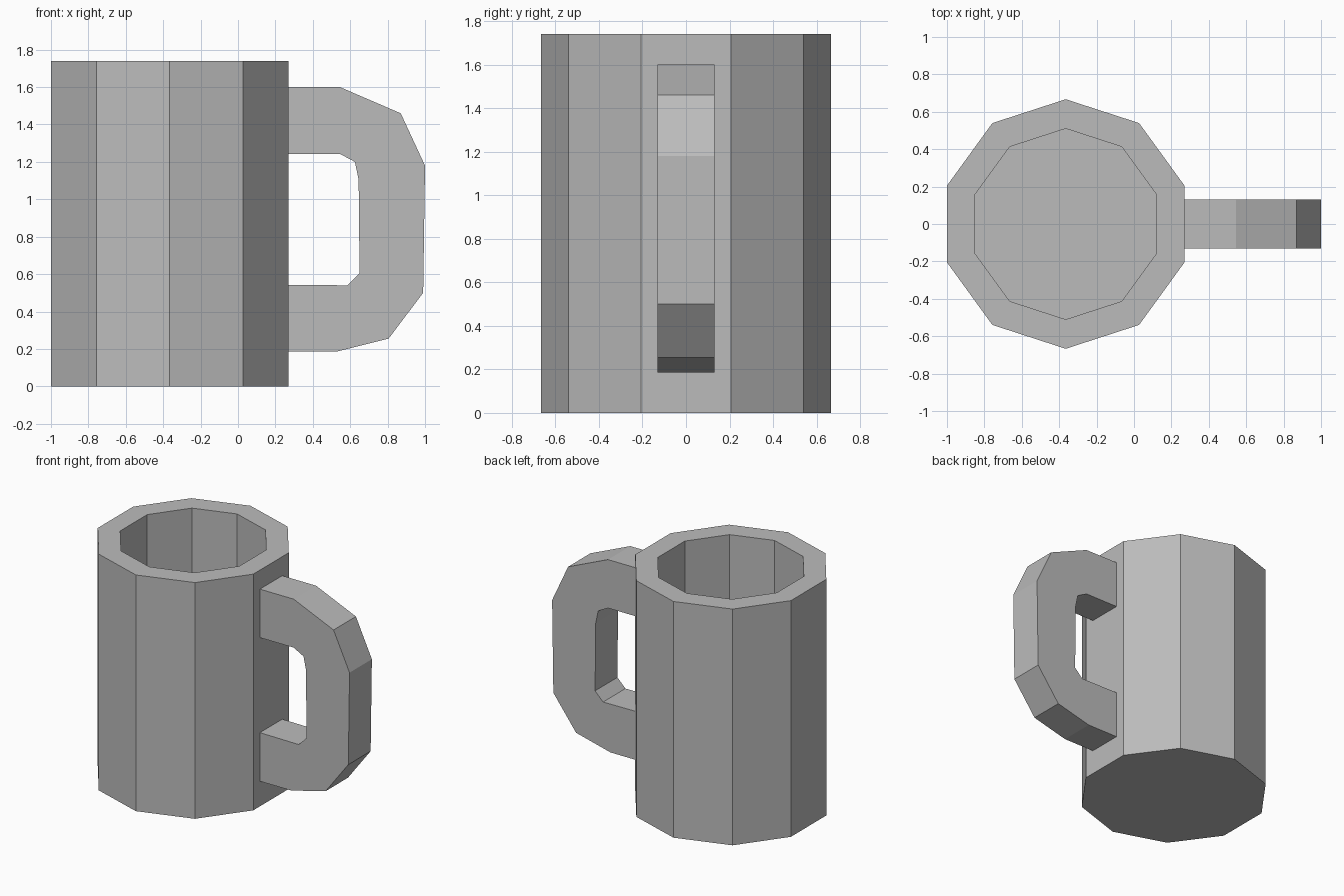
import bpy, bmesh, math

cube = bpy.data.objects.get("Cube")
if cube:
    bpy.data.objects.remove(cube, do_unlink=True)

# One plain grey for the whole mug
grey = bpy.data.materials.new("grey")
grey.use_nodes = True
colour = (0.5, 0.5, 0.5, 1)
grey.diffuse_color = colour
grey.node_tree.nodes["Principled BSDF"].inputs["Base Color"].default_value = colour

SIDES = 10
CENTRE_X = -0.365
HEIGHT = 1.74


def finish(bm, name):
    bmesh.ops.recalc_face_normals(bm, faces=bm.faces)
    mesh = bpy.data.meshes.new(name)
    bm.to_mesh(mesh)
    bm.free()
    mesh.materials.append(grey)
    obj = bpy.data.objects.new(name, mesh)
    bpy.context.scene.collection.objects.link(obj)
    return obj


# Ten-sided cup: bottom, outer wall, rim, inner wall and floor
bm = bmesh.new()
rings = []
for radius, z in [(0.667, 0), (0.667, HEIGHT), (0.51, HEIGHT), (0.51, 0.15)]:
    angles = [math.pi / 2 + math.tau * i / SIDES for i in range(SIDES)]
    rings.append([bm.verts.new((CENTRE_X + radius * math.cos(a), radius * math.sin(a), z))
                  for a in angles])
for low, high in zip(rings, rings[1:]):
    for i in range(SIDES):
        j = (i + 1) % SIDES
        bm.faces.new((low[i], low[j], high[j], high[i]))
bm.faces.new(rings[0])
bm.faces.new(rings[-1])
finish(bm, "cup")

# Handle: faceted C profile given a thickness, its ends set just into the wall
outer = [(0.26, 1.6), (0.545, 1.6), (0.87, 1.46), (1, 1.18),
         (0.99, 0.5), (0.805, 0.255), (0.525, 0.185), (0.26, 0.185)]
inner = [(0.26, 0.543), (0.585, 0.54), (0.65, 0.605),
         (0.645, 1.105), (0.625, 1.2), (0.545, 1.243), (0.26, 1.243)]
bm = bmesh.new()
side = bm.faces.new([bm.verts.new((x, -0.13, z)) for x, z in outer + inner])
extruded = bmesh.ops.extrude_face_region(bm, geom=[side], use_keep_orig=True)
moved = [v for v in extruded["geom"] if isinstance(v, bmesh.types.BMVert)]
bmesh.ops.translate(bm, verts=moved, vec=(0, 0.26, 0))
finish(bm, "handle")
